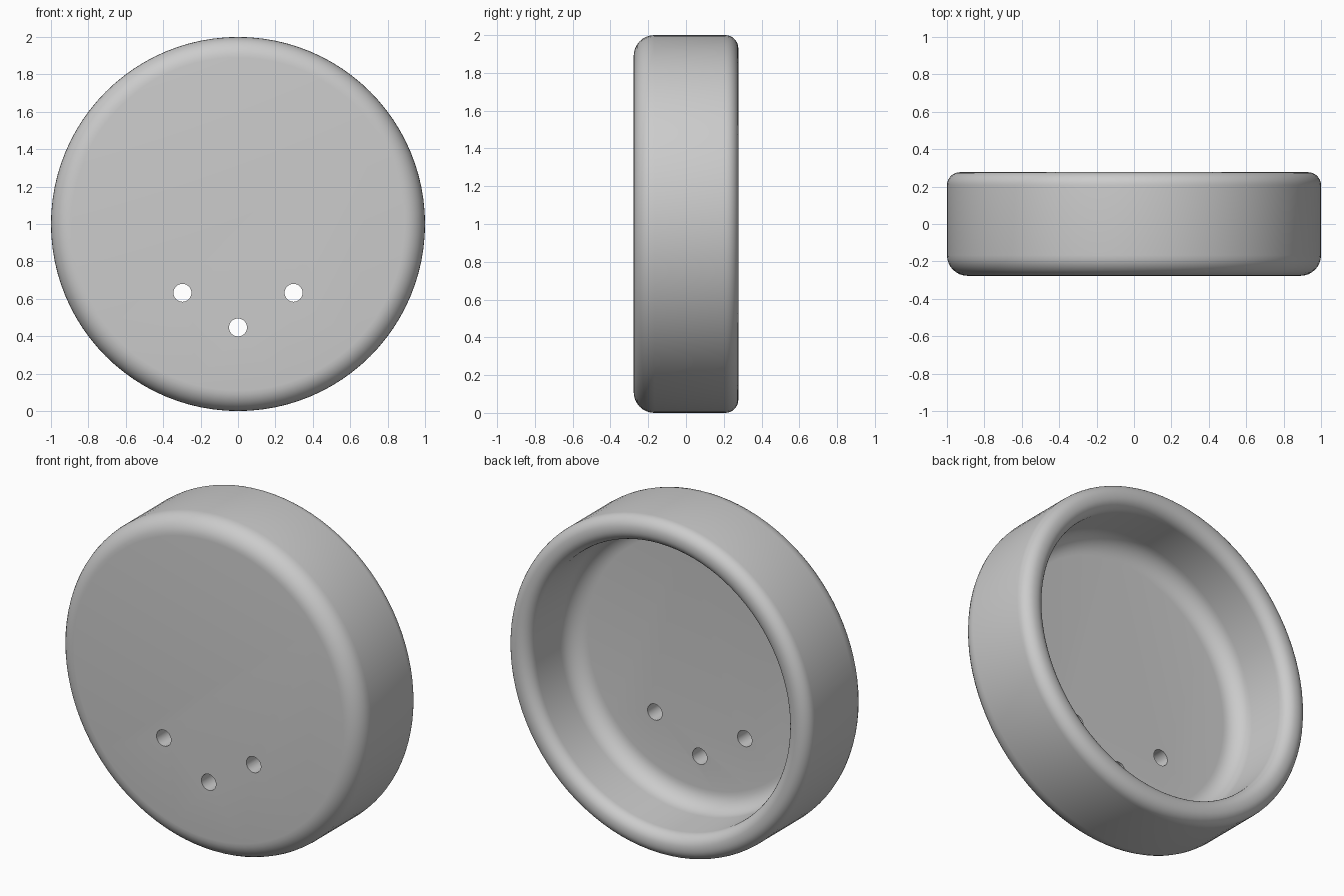
import bpy, bmesh, math
from mathutils import Matrix, Vector

if "Cube" in bpy.data.objects:
    bpy.data.objects.remove(bpy.data.objects["Cube"])

SIDES = 96      # steps around the cup
ARC = 8         # steps in each rounded corner


def arc(r, y, radius, start, end):
    """Corner points (radius from axis, depth) around a centre, angles in degrees."""
    pts = []
    for i in range(ARC + 1):
        a = math.radians(start + (end - start) * i / ARC)
        pts.append((r + radius * math.cos(a), y + radius * math.sin(a)))
    return pts


# Cross-section from front face, over the rim, to the inner floor
HALF, WALL, FLOOR = 0.277, 0.85, -0.13
FRONT_R, RIM_R, INNER_R = 0.11, 0.07, 0.11
profile = (arc(1 - FRONT_R, -HALF + FRONT_R, FRONT_R, -90, 0)
           + arc(1 - RIM_R, HALF - RIM_R, RIM_R, 0, 90)
           + arc(WALL + RIM_R, HALF - RIM_R, RIM_R, 90, 180)
           + arc(WALL - INNER_R, FLOOR + INNER_R, INNER_R, 0, -90))

# Cup body, turned around the y axis
bm = bmesh.new()
rings = []
for r, y in profile:
    rings.append([bm.verts.new((r * math.cos(2 * math.pi * i / SIDES), y,
                                1 + r * math.sin(2 * math.pi * i / SIDES)))
                  for i in range(SIDES)])
for a, b in zip(rings, rings[1:]):
    for i in range(SIDES):
        j = (i + 1) % SIDES
        bm.faces.new((a[i], a[j], b[j], b[i]))
bm.faces.new(rings[0])
bm.faces.new(rings[-1])
bmesh.ops.remove_doubles(bm, verts=bm.verts, dist=1e-5)
bmesh.ops.recalc_face_normals(bm, faces=bm.faces)
mesh = bpy.data.meshes.new("round_cup")
bm.to_mesh(mesh)
bm.free()
cup = bpy.data.objects.new("round_cup", mesh)
bpy.context.collection.objects.link(cup)

grey = bpy.data.materials.new("light_grey")
grey.diffuse_color = (0.6, 0.6, 0.6, 1)
grey.use_nodes = True
grey.node_tree.nodes["Principled BSDF"].inputs["Base Color"].default_value = grey.diffuse_color
mesh.materials.append(grey)

# Three drilled holes through the floor
bm = bmesh.new()
for x, z in ((-0.297, 0.632), (0.297, 0.632), (0, 0.447)):
    place = Matrix.Translation(Vector((x, -0.2, z))) @ Matrix.Rotation(math.pi / 2, 4, 'X')
    bmesh.ops.create_cone(bm, cap_ends=True, segments=32, radius1=0.048,
                          radius2=0.048, depth=0.3, matrix=place)
drill_mesh = bpy.data.meshes.new("hole_cutter")
bm.to_mesh(drill_mesh)
bm.free()
drill_mesh.materials.append(grey)
drill = bpy.data.objects.new("hole_cutter", drill_mesh)
bpy.context.collection.objects.link(drill)
drill.hide_render = True

cut = cup.modifiers.new("holes", 'BOOLEAN')
cut.operation = 'DIFFERENCE'
cut.solver = 'EXACT'
cut.object = drill
bpy.context.view_layer.objects.active = cup
cup.select_set(True)
bpy.ops.object.modifier_apply(modifier=cut.name)
bpy.data.objects.remove(drill)

# Smooth corners, crisp hole edges
bpy.ops.object.shade_smooth_by_angle(angle=math.radians(30))
